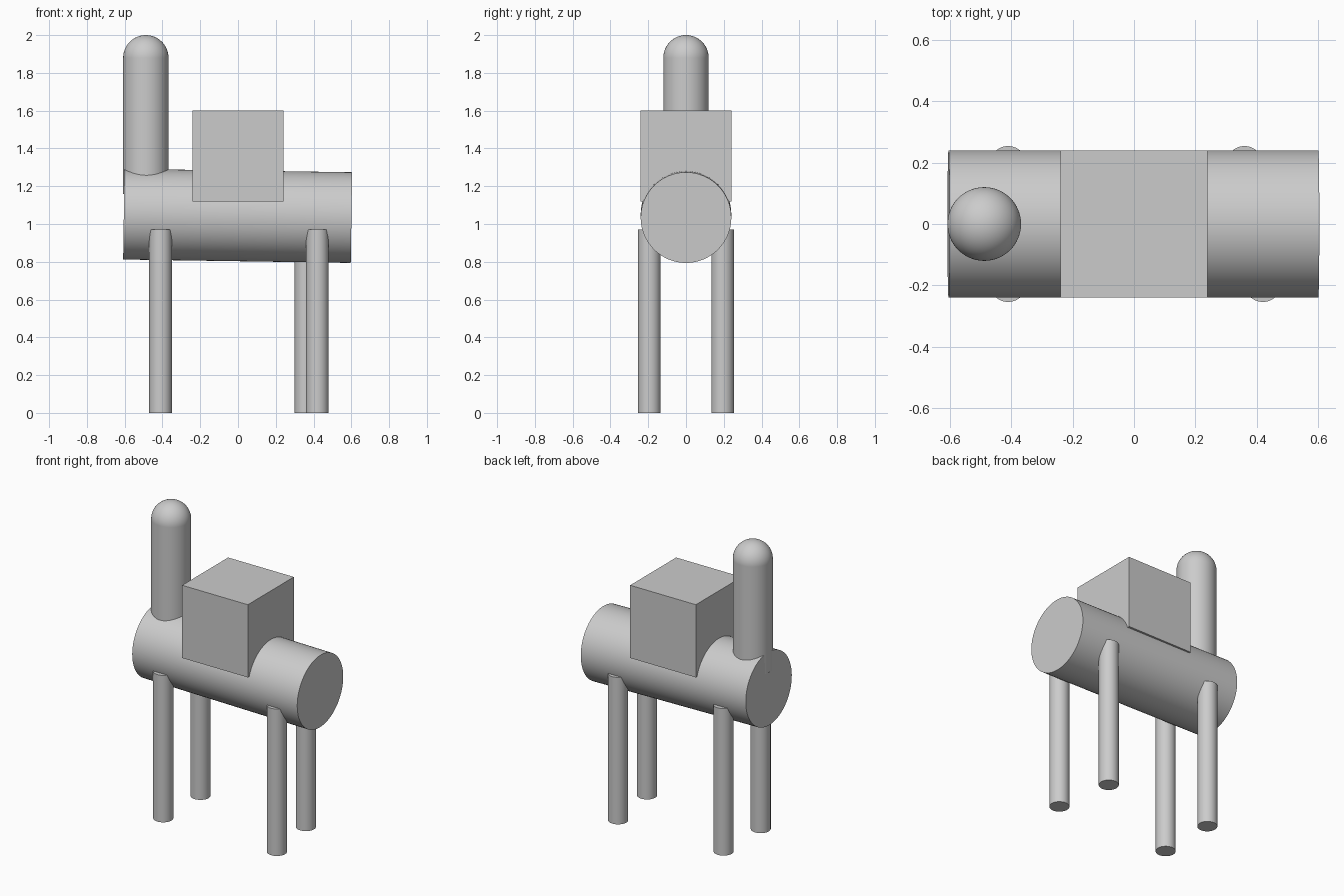
import bpy
import math

if "Cube" in bpy.data.objects:
    bpy.data.objects.remove(bpy.data.objects["Cube"])


def finish(name, smooth=True):
    obj = bpy.context.object
    obj.name = name
    if smooth:
        bpy.ops.object.shade_smooth_by_angle(angle=math.radians(35))
    return obj


def cylinder(name, radius, length, center, rotation=(0, 0, 0)):
    bpy.ops.mesh.primitive_cylinder_add(vertices=64, radius=radius, depth=length,
                                        location=center, rotation=rotation)
    return finish(name)


def upright(name, radius, x, y, z0, z1):
    return cylinder(name, radius, z1 - z0, (x, y, (z0 + z1) / 2))


# Barrel body, lying along x and tipped slightly down to the right
cylinder("body", 0.24, 1.205, (-0.002, 0, 1.043), (0, math.pi / 2 + 0.015, 0))

# Block on the back
bpy.ops.mesh.primitive_cube_add(size=0.48, location=(0, 0, 1.36))
finish("saddle_block", smooth=False)

# Neck with round head
upright("neck", 0.12, -0.488, 0, 1.16, 1.88)
bpy.ops.mesh.primitive_uv_sphere_add(segments=64, ring_count=32, radius=0.12,
                                     location=(-0.488, 0, 1.88))
finish("head")

# Four legs, one of them set slightly inward
legs = {
    "front_left_leg": (-0.41, -0.194),
    "front_right_leg": (0.42, -0.194),
    "back_left_leg": (-0.41, 0.194),
    "back_right_leg": (0.36, 0.194),
}
for name, (x, y) in legs.items():
    upright(name, 0.06, x, y, 0, 0.97)
